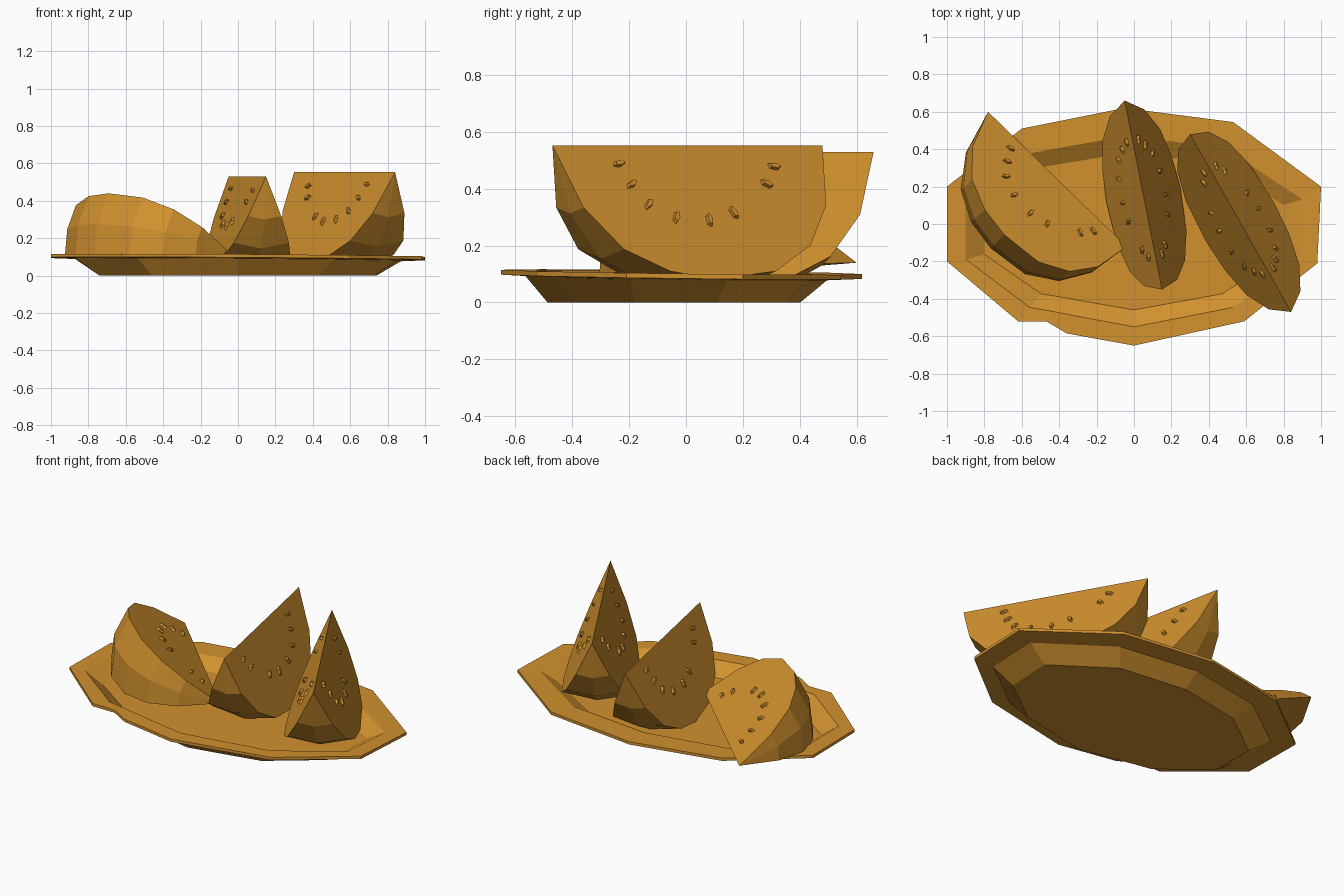
import bpy, bmesh
from math import radians, sin, cos
from mathutils import Vector, Matrix

cube = bpy.data.objects.get("Cube")
if cube:
    bpy.data.objects.remove(cube, do_unlink=True)

# One flat colour for everything
COLOUR = (0.64, 0.285, 0.028, 1)
mat = bpy.data.materials.new("warm_ochre")
mat.use_nodes = True
mat.diffuse_color = COLOUR
shader = mat.node_tree.nodes["Principled BSDF"]
shader.inputs["Base Color"].default_value = COLOUR
shader.inputs["Roughness"].default_value = 0.8


def finish(name, bm):
    bmesh.ops.recalc_face_normals(bm, faces=bm.faces[:])
    mesh = bpy.data.meshes.new(name)
    bm.to_mesh(mesh)
    bm.free()
    mesh.materials.append(mat)
    obj = bpy.data.objects.new(name, mesh)
    bpy.context.collection.objects.link(obj)


# Platter: the rim has a chipped corner, the dish itself is a plain eight-sided loft
BACK = [(-1, .2), (-.6, .51), (-.05, .62), (.53, .545), (1, .2), (.98, -.21),
        (.59, -.52), (0, -.65)]
RIM = BACK + [(-.36, -.585), (-.47, -.52), (-.62, -.52), (-1, -.2)]
DISH = BACK + [(-.36, -.575), (-.47, -.55), (-.62, -.52), (-1, -.2)]
# outline, x scale, y scale, y shift, height, tilt
RINGS = [(DISH, .74, .7, -.032, 0, 0), (DISH, .87, .835, -.022, .085, 1),
         (RIM, 1, 1, 0, .09, 1), (RIM, 1, 1, 0, .107, 1),
         (DISH, .9, .803, -.028, .105, 1), (DISH, .8, .66, -.03, .045, 0)]


def platter():
    bm = bmesh.new()
    loops = []
    for outline, sx, sy, dy, z, tilt in RINGS:
        loops.append([bm.verts.new((x * sx, y * sy + dy, z - tilt * (.012 * y + .006 * x)))
                      for x, y in outline])
    n = len(RIM)
    for low, high in zip(loops, loops[1:]):
        for i in range(n):
            j = (i + 1) % n
            bm.faces.new((low[i], low[j], high[j], high[i]))
    bm.faces.new(loops[0])
    bm.faces.new(loops[-1])
    finish("platter", bm)


# Half-round profile, slimmer at its start: place along the ridge, distance from it
PROFILE = [(-.87, .24), (-.64, .4), (-.33, .485), (0, .515),
           (.45, .485), (.75, .385), (.93, .23)]
# Seed places on a cut face, in the same two directions
SEEDS = [(-.295, .072), (-.26, .15), (-.21, .228), (-.11, .278),
         (.02, .289), (.125, .261), (.285, .15), (.33, .083)]


def melon_slice(name, start, end, low, high):
    """Wedge turned about its ridge, between two angles in degrees."""
    a, b = Vector(start), Vector(end)
    mid, half = (a + b) / 2, (b - a).length / 2
    along = (b - a).normalized()
    out = along.cross(Vector((0, 0, 1))).normalized()
    up = out.cross(along)

    def spoke(deg):
        return out * cos(radians(deg)) + up * sin(radians(deg))

    bm = bmesh.new()
    tip_a, tip_b = bm.verts.new(a), bm.verts.new(b)
    cols = []
    for deg in (low, (low + high) / 2, high):
        cols.append([tip_a] + [bm.verts.new(mid + along * t * half + spoke(deg) * d)
                               for t, d in PROFILE] + [tip_b])
    # Rind, then the two cut faces
    for p, q in zip(cols, cols[1:]):
        for i in range(len(p) - 1):
            ring = list(dict.fromkeys((p[i], p[i + 1], q[i + 1], q[i])))
            bm.faces.new(ring)
    bm.faces.new(cols[0])
    bm.faces.new(cols[-1])
    finish(name, bm)

    # Seeds: small five-sided chips pointing away from the ridge centre
    bm = bmesh.new()
    for deg, side in ((low, -1), (high, 1)):
        normal = spoke(deg + 90) * side
        for t, d in SEEDS:
            ray = (along * t + spoke(deg) * d).normalized()
            across = normal.cross(ray)
            m = Matrix((ray * .03, across * .014, normal * .022)).transposed().to_4x4()
            m.translation = mid + along * t + spoke(deg) * d + normal * .003
            bmesh.ops.create_cone(bm, cap_ends=True, segments=5, radius1=1,
                                  radius2=.7, depth=1, matrix=m)
    finish(name + "_seeds", bm)


platter()
melon_slice("lying_slice", (-.78, .6, .14), (-.04, -.12, .12), -4, 37)
melon_slice("middle_slice", (-.05, .66, .53), (.15, -.35, .53), -113, -67)
melon_slice("left_slice", (.84, -.47, .553), (.30, .48, .553), -114, -66)
